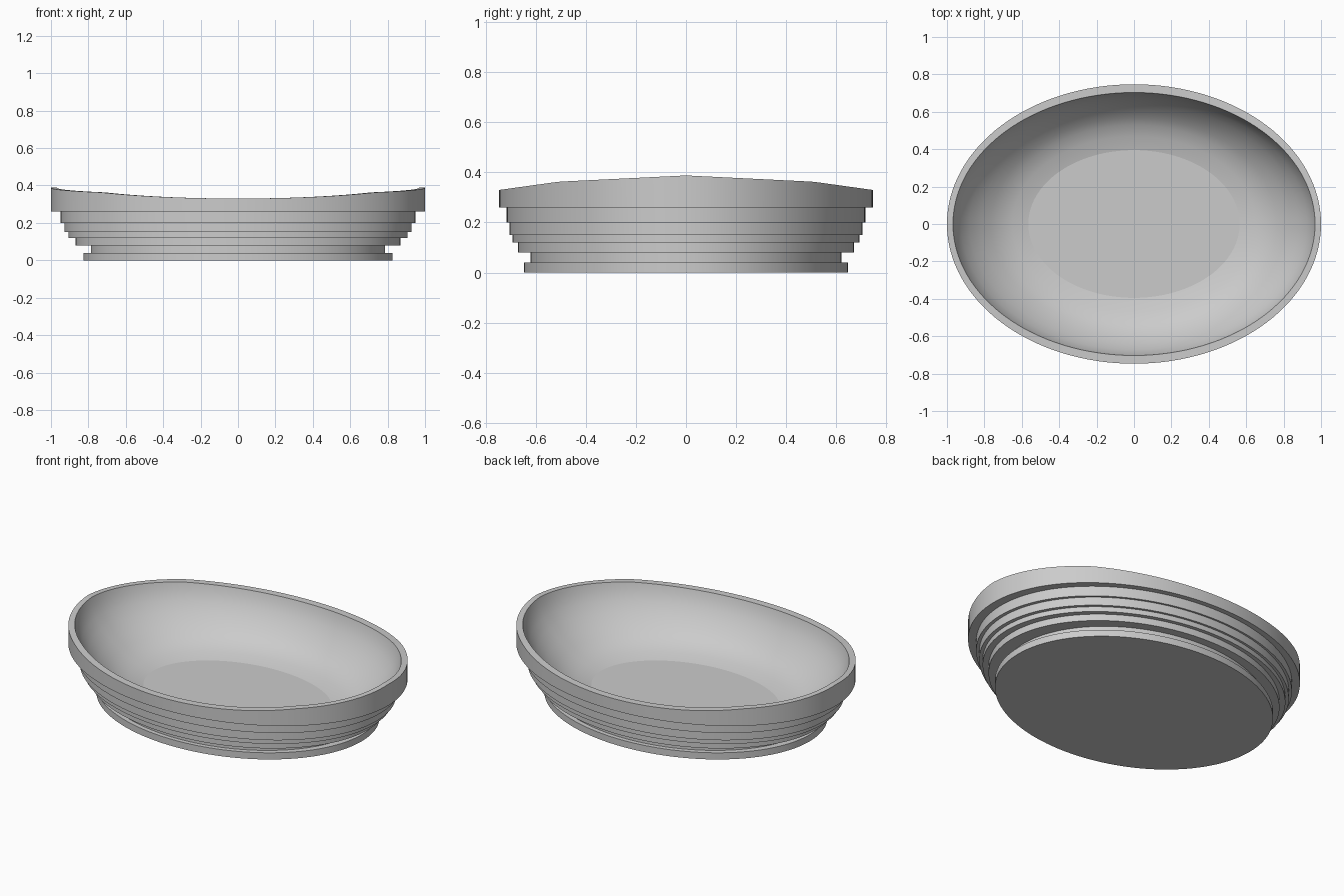
import bpy
import bmesh
import math

SEGMENTS = 128

cube = bpy.data.objects.get("Cube")
if cube:
    bpy.data.objects.remove(cube, do_unlink=True)

grey = bpy.data.materials.new("light grey")
grey.use_nodes = True
colour = (0.6, 0.6, 0.6, 1)
grey.diffuse_color = colour
grey.node_tree.nodes["Principled BSDF"].inputs["Base Color"].default_value = colour


def rim_height(angle):
    """Rim is high at the two ends and dips at the front and back."""
    y = abs(math.sin(angle)) * 0.748
    if y < 0.51:
        return 0.388 - 0.025 * y / 0.51
    return 0.363 - 0.033 * (y - 0.51) / 0.238


def loft(name, rings, cap_first):
    """Skin elliptical rings (rx, ry, height function), capping one end."""
    bm = bmesh.new()
    loops = []
    for rx, ry, height in rings:
        loop = []
        for i in range(SEGMENTS):
            a = math.tau * i / SEGMENTS
            loop.append(bm.verts.new((rx * math.cos(a), ry * math.sin(a), height(a))))
        loops.append(loop)
    for low, high in zip(loops, loops[1:]):
        for i in range(SEGMENTS):
            j = (i + 1) % SEGMENTS
            bm.faces.new((low[i], low[j], high[j], high[i]))
    cap = bm.faces.new(loops[0][::-1] if cap_first else loops[-1])
    cap_index = len(bm.faces) - 1
    mesh = bpy.data.meshes.new(name)
    bm.to_mesh(mesh)
    bm.free()
    mesh.materials.append(grey)
    obj = bpy.data.objects.new(name, mesh)
    bpy.context.collection.objects.link(obj)
    bpy.ops.object.select_all(action="DESELECT")
    obj.select_set(True)
    bpy.context.view_layer.objects.active = obj
    bpy.ops.object.shade_smooth_by_angle(angle=math.radians(30))
    mesh.polygons[cap_index].use_smooth = False
    return obj


def level(z):
    return lambda angle: z


def wall(t, floor=0.05):
    return lambda angle: floor + t * (rim_height(angle) - floor)


# Stepped outside: foot, recessed neck and widening tiers (rx, ry, bottom, top)
tiers = [
    (0.826, 0.648, 0.00, 0.04),
    (0.787, 0.622, 0.04, 0.08),
    (0.868, 0.671, 0.08, 0.12),
    (0.906, 0.693, 0.12, 0.15),
    (0.928, 0.706, 0.15, 0.20),
    (0.948, 0.717, 0.20, 0.26),
]
outside = []
for rx, ry, bottom, top in tiers:
    outside += [(rx, ry, level(bottom)), (rx, ry, level(top))]
# Plain band under the curved rim
outside += [(1, 0.747, level(0.26)), (1, 0.747, rim_height)]
loft("stepped_shell", outside, True)

# Flat rim, curved inner wall and level floor
inside = [
    (1, 0.747, wall(1)),
    (0.968, 0.703, wall(1)),
    (0.955, 0.694, wall(0.87)),
    (0.925, 0.672, wall(0.70)),
    (0.88, 0.642, wall(0.53)),
    (0.82, 0.603, wall(0.36)),
    (0.765, 0.567, wall(0.24)),
    (0.72, 0.53, wall(0.15)),
    (0.65, 0.468, wall(0.06)),
    (0.565, 0.395, wall(0)),
]
loft("inner_basin", inside, False)
